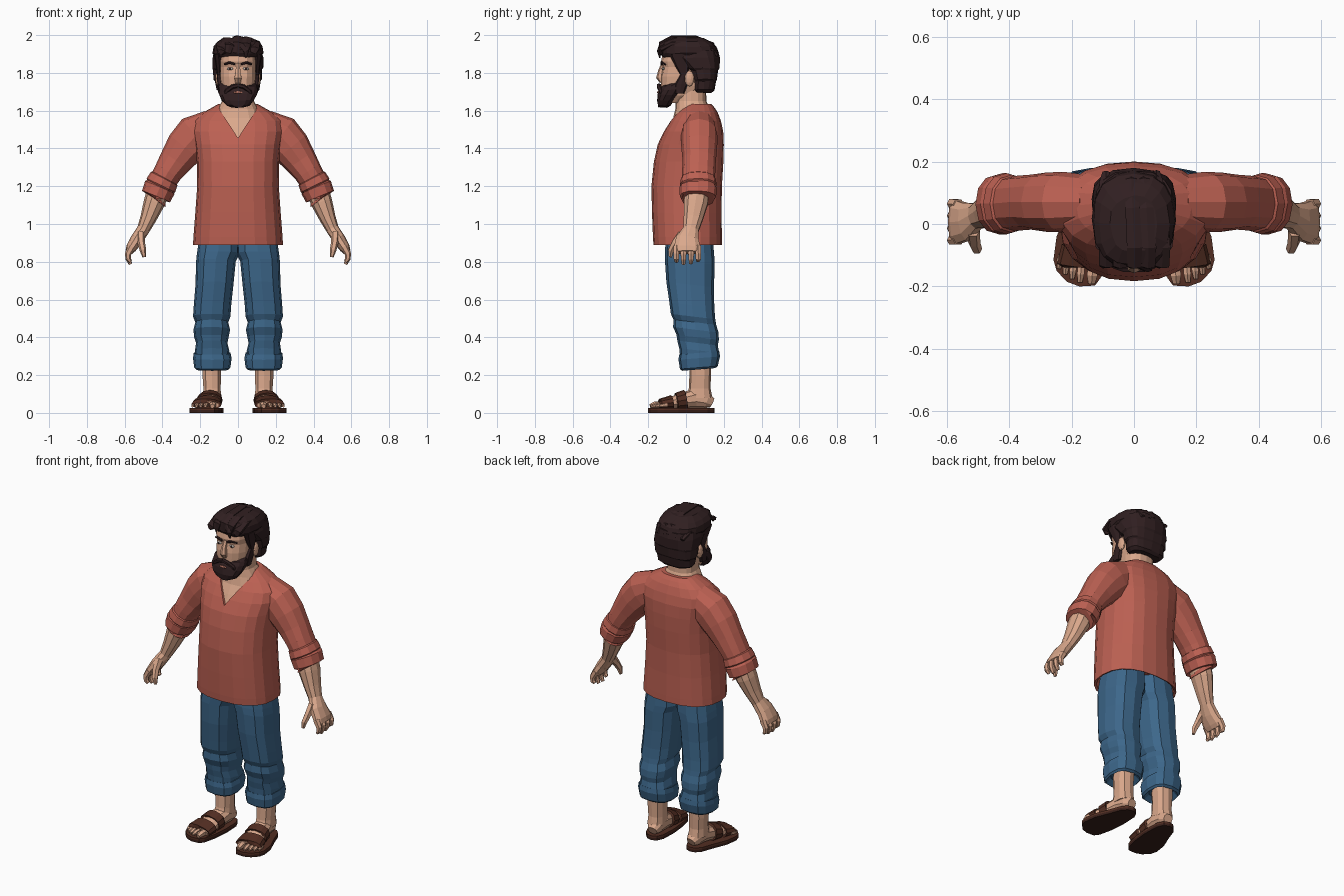
import bpy, bmesh, math, random
from mathutils import Vector
random.seed(4)


def material(name, rgb):
    m = bpy.data.materials.new(name)
    m.diffuse_color = (*rgb, 1)
    return m


SHIRT = material("terracotta cloth", (0.50, 0.118, 0.085))
DENIM = material("blue denim", (0.046, 0.135, 0.255))
SKIN = material("skin", (0.70, 0.39, 0.26))
HAIR = material("dark brown hair", (0.030, 0.014, 0.015))
LEATHER = material("brown leather", (0.085, 0.027, 0.016))
SOLE = material("dark sole", (0.04, 0.014, 0.010))
LIP = material("lip", (0.45, 0.17, 0.12))
WHITE = material("eye white", (0.75, 0.68, 0.6))


def finish(bm, name, mat, mirror):
    bmesh.ops.recalc_face_normals(bm, faces=bm.faces)
    me = bpy.data.meshes.new(name)
    bm.to_mesh(me)
    bm.free()
    me.materials.append(mat)
    ob = bpy.data.objects.new(name, me)
    bpy.context.collection.objects.link(ob)
    if mirror:
        ob.modifiers.new("mirror", 'MIRROR')
    return ob


def loft(name, mat, rings, mirror=False, jitter=0):
    """Skin a list of closed vertex rings and cap both ends."""
    bm = bmesh.new()
    vs = [[bm.verts.new(Vector(p) + Vector([random.uniform(-jitter, jitter) for _ in 'xyz']))
           for p in r] for r in rings]
    n = len(vs[0])
    for a, b in zip(vs, vs[1:]):
        for i in range(n):
            bm.faces.new((a[i], a[(i + 1) % n], b[(i + 1) % n], b[i]))
    bm.faces.new(vs[0])
    bm.faces.new(vs[-1])
    return finish(bm, name, mat, mirror)


def unit(n, p):
    """Superellipse outline of n points."""
    out = []
    for i in range(n):
        t = 2 * math.pi * i / n - math.pi / 2
        c, s = math.cos(t), math.sin(t)
        out.append((math.copysign(abs(c) ** (2 / p), c), math.copysign(abs(s) ** (2 / p), s)))
    return out


def stack(name, mat, levels, n=16, p=2.5, tilt=0, **kw):
    """Horizontal sections: (z, x0, x1, y0, y1); tilt raises z along y."""
    rings = []
    for z, x0, x1, y0, y1 in levels:
        cx, cy, rx, ry = (x0 + x1) / 2, (y0 + y1) / 2, (x1 - x0) / 2, (y1 - y0) / 2
        rings.append([(cx + rx * c, cy + ry * s, z + tilt * ry * s) for c, s in unit(n, p)])
    return loft(name, mat, rings, **kw)


def sym(rows):
    return [(z, -r, r, a, b) for z, r, a, b in rows]


def tube(name, mat, pts, n=8, ref=(0, 1, 0), p=2.2, **kw):
    """Sections square to a path: (x, y, z, radius along ref, other radius)."""
    rings = []
    for i, q in enumerate(pts):
        t = (Vector(pts[min(i + 1, len(pts) - 1)][:3]) - Vector(pts[max(i - 1, 0)][:3])).normalized()
        u = Vector(ref)
        u = (u - t * u.dot(t)).normalized()
        v = t.cross(u)
        rings.append([Vector(q[:3]) + u * q[3] * c + v * q[4] * s for c, s in unit(n, p)])
    return loft(name, mat, rings, **kw)


def blob(name, mat, loc, size, mirror=True):
    bm = bmesh.new()
    bmesh.ops.create_icosphere(bm, subdivisions=2, radius=1)
    for v in bm.verts:
        v.co = Vector([l + c * s for l, c, s in zip(loc, v.co, size)])
    return finish(bm, name, mat, mirror)


# shirt body with the V neck cut out
shirt = stack("shirt_body", SHIRT, sym([
    (0.94, .20, -.14, .16), (0.895, .225, -.16, .18), (0.89, .238, -.172, .19), (0.93, .236, -.175, .19),
    (1.06, .226, -.18, .188), (1.20, .216, -.183, .19), (1.33, .218, -.17, .198), (1.42, .228, -.15, .20),
    (1.49, .242, -.118, .197), (1.545, .235, -.085, .185), (1.59, .185, -.05, .168),
    (1.615, .14, -.025, .152), (1.635, .105, .0, .135)]), n=20, p=2.4)
V = [(0, 1.455), (.035, 1.51), (.095, 1.60), (.10, 1.70), (-.10, 1.70), (-.095, 1.60), (-.035, 1.51)]
cutter = loft("neck_cutter", SHIRT, [[(x, y, z) for x, z in V] for y in (-.3, .03)])
cutter.hide_render = True
cut = shirt.modifiers.new("v_neck", 'BOOLEAN')
cut.operation, cut.object, cut.solver = 'DIFFERENCE', cutter, 'EXACT'
mesh = bpy.data.meshes.new_from_object(shirt.evaluated_get(bpy.context.evaluated_depsgraph_get()))
shirt.modifiers.clear()
shirt.data = mesh
bpy.data.objects.remove(cutter)

# sleeves and rolled cuffs
tube("sleeve", SHIRT, [(.13, .07, 1.52, .085, .09), (.225, .07, 1.465, .097, .115), (.28, .07, 1.405, .095, .105),
     (.33, .07, 1.335, .088, .088), (.37, .067, 1.275, .088, .076), (.405, .065, 1.215, .085, .07)],
     n=12, mirror=True)
tube("sleeve_cuff", SHIRT, [(.385, .065, 1.25, .075, .06), (.391, .065, 1.24, .092, .079), (.408, .065, 1.205, .098, .084),
     (.411, .065, 1.199, .093, .079), (.414, .065, 1.193, .099, .085), (.434, .063, 1.145, .096, .08),
     (.439, .063, 1.133, .088, .071), (.43, .063, 1.15, .06, .05)], n=12, mirror=True)

# neck and chest skin
stack("neck_and_chest", SKIN, sym([(1.40, .13, -.125, .1), (1.46, .15, -.118, .12), (1.51, .15, -.095, .13),
      (1.56, .13, -.068, .13), (1.61, .108, -.056, .125), (1.65, .085, -.055, .108), (1.76, .08, -.05, .105)]))

# forearms, hands, fingers
tube("forearm", SKIN, [(.42, .06, 1.18, .065, .06), (.445, .052, 1.11, .066, .056), (.475, .038, 1.03, .053, .043),
     (.502, .026, .97, .043, .034), (.535, .008, .92, .063, .034), (.566, .006, .872, .073, .028),
     (.578, .006, .85, .068, .02)], n=10, mirror=True)
for i, (y, tip) in enumerate([(-.05, .80), (-.013, .787), (.026, .79), (.063, .805)]):
    tube(f"finger_{i + 1}", SKIN, [(.562, y, .88, .018, .02), (.583, y * 1.03, .84, .017, .017),
         (.581, y * 1.03, .815, .015, .014), (.569, y, tip, .01, .009)], n=6, mirror=True)
tube("thumb", SKIN, [(.515, -.02, .945, .028, .022), (.512, -.058, .90, .02, .02), (.503, -.08, .86, .017, .017),
     (.497, -.083, .825, .009, .009)], n=6, mirror=True)

# trousers, folds at the knee, rolled hems
stack("trouser_leg", DENIM, [(.96, -.01, .2, -.10, .14), (.84, -.008, .218, -.112, .15), (.80, .012, .222, -.112, .152),
      (.68, .024, .225, -.104, .148), (.57, .036, .234, -.088, .15), (.51, .04, .238, -.08, .155),
      (.48, .052, .226, -.066, .16), (.44, .042, .236, -.068, .172), (.40, .05, .232, -.05, .174),
      (.37, .056, .222, -.046, .168), (.33, .046, .228, -.036, .176), (.27, .05, .222, -.03, .165)],
      n=12, p=2.7, tilt=-.12, mirror=True)
stack("trouser_cuff", DENIM, [(.31, .06, .215, -.02, .15), (.318, .04, .234, -.036, .176), (.29, .034, .238, -.04, .18),
      (.24, .04, .232, -.032, .168), (.23, .05, .222, -.02, .155), (.26, .08, .195, .0, .135)],
      n=12, p=2.7, tilt=.08, mirror=True)

# ankles, feet, toes
stack("ankle", SKIN, [(.30, .085, .19, .015, .135), (.20, .088, .19, .018, .132), (.13, .09, .185, .015, .13),
      (.08, .088, .188, .0, .14)], n=10, mirror=True)
FOOT = [(.13, .138, .052, .028, .026), (.133, .11, .066, .044, .042), (.137, .05, .078, .051, .053),
        (.148, -.02, .064, .057, .042), (.158, -.08, .053, .064, .031), (.167, -.135, .043, .068, .02)]
tube("foot", SKIN, FOOT, n=10, ref=(1, 0, 0), mirror=True)
for i, (x, tip, r) in enumerate([(.128, -.19, .019), (.165, -.186, .013), (.19, -.175, .012),
                                 (.212, -.16, .012), (.232, -.142, .011)]):
    tube(f"toe_{i + 1}", SKIN, [(x, -.10, .043, r, r), (x + .006, tip + .025, .042, r, r),
         (x + .008, tip, .035, r * .65, r * .6)], n=6, ref=(1, 0, 0), mirror=True)

# sandals: sole, insole and two straps
OUTLINE = [(.13, .15), (.10, .138), (.082, .10), (.078, .0), (.088, -.1), (.105, -.17), (.125, -.197), (.175, -.2),
           (.215, -.185), (.248, -.15), (.258, -.115), (.248, -.04), (.215, .04), (.188, .115), (.162, .143)]
for name, mat, z0, z1 in (("sandal_sole", SOLE, 0, .014), ("sandal_insole", LEATHER, .014, .026)):
    loft(name, mat, [[(x, y, z) for x, y in OUTLINE] for z in (z0, z1)], mirror=True)
tube("instep_strap", LEATHER, [(.147, .0, .069, .056, .04), (.147, -.002, .069, .066, .053), (.153, -.05, .06, .070, .046),
     (.153, -.052, .06, .056, .03)], n=12, ref=(1, 0, 0), mirror=True)
tube("toe_strap", LEATHER, [(.158, -.073, .054, .056, .026), (.158, -.075, .054, .074, .040),
     (.167, -.137, .046, .080, .029), (.167, -.139, .046, .06, .014)], n=12, ref=(1, 0, 0), mirror=True)

# head, nose, ears
stack("head", SKIN, sym([(1.64, .05, -.12, .0), (1.68, .08, -.13, .07), (1.73, .093, -.132, .12), (1.78, .098, -.133, .14),
      (1.83, .098, -.124, .145), (1.86, .102, -.132, .15), (1.92, .1, -.12, .15), (1.96, .07, -.08, .1)]), p=2.6)
tube("nose", SKIN, [(0, -.118, 1.85, .012, .012), (0, -.134, 1.81, .014, .014), (0, -.14, 1.775, .021, .018),
     (0, -.128, 1.752, .017, .012)], n=6, ref=(1, 0, 0))
blob("ear", SKIN, (.105, .018, 1.77), (.015, .026, .042))

# eyes, brows and lips
blob("eye", WHITE, (.042, -.119, 1.822), (.017, .008, .008))
blob("iris", HAIR, (.042, -.1245, 1.822), (.007, .004, .007))
tube("eyebrow", HAIR, [(.016, -.131, 1.846, .006, .006), (.045, -.129, 1.855, .007, .007), (.073, -.11, 1.845, .004, .005)],
     n=6, mirror=True)
blob("lower_lip", LIP, (0, -.147, 1.697), (.025, .006, .007), False)

# beard, moustache, sideburns
stack("beard", HAIR, sym([(1.618, .035, -.145, -.10), (1.628, .062, -.15, -.08), (1.655, .085, -.153, -.06),
      (1.685, .1, -.148, -.035), (1.71, .104, -.14, -.01), (1.73, .102, -.126, .01), (1.745, .098, -.09, .015)]),
      n=14, jitter=.003)
tube("moustache", HAIR, [(0, -.143, 1.734, .012, .012), (.03, -.143, 1.727, .012, .012), (.06, -.132, 1.705, .012, .012),
     (.07, -.125, 1.685, .008, .008)], n=6, mirror=True)
stack("sideburn", HAIR, [(1.69, .075, .104, -.06, -.01), (1.74, .075, .109, -.06, .01), (1.79, .08, .112, -.03, .01),
      (1.84, .08, .118, -.06, .02), (1.90, .08, .128, -.09, .02)], n=8, mirror=True)

# hair: back, crown and swept locks
stack("hair_back", HAIR, sym([(1.695, .095, .045, .135), (1.71, .115, .035, .15), (1.755, .12, .032, .158),
      (1.765, .127, .03, .165), (1.815, .13, .01, .17), (1.825, .134, -.01, .176), (1.88, .133, -.07, .177),
      (1.92, .125, -.09, .17)]), p=2.7, jitter=.003)
stack("hair_crown", HAIR, sym([(1.885, .122, -.125, .16), (1.905, .133, -.14, .172), (1.94, .13, -.143, .16),
      (1.965, .112, -.13, .135), (1.985, .075, -.09, .09)]), jitter=.003)
for i, x in enumerate((-.1, -.055, -.01, .035, .08)):
    top = 1.986 - 4.5 * x * x
    tube(f"swept_lock_{i + 1}", HAIR, [(x, -.132, 1.905, .018, .010), (x + .01, -.132, top - .03, .026, .014),
         (x + .012, -.075, top - .002, .028, .014), (x + .005, .05, top, .026, .013),
         (x * .9, .14, top - .035, .022, .012), (x * .9, .165, 1.89, .012, .010)], n=6, ref=(1, 0, 0))
tube("forehead_lock", HAIR, [(.02, -.13, 1.95, .02, .012), (.045, -.146, 1.915, .016, .008), (.042, -.138, 1.88, .004, .004)],
     n=6, ref=(1, 0, 0))
